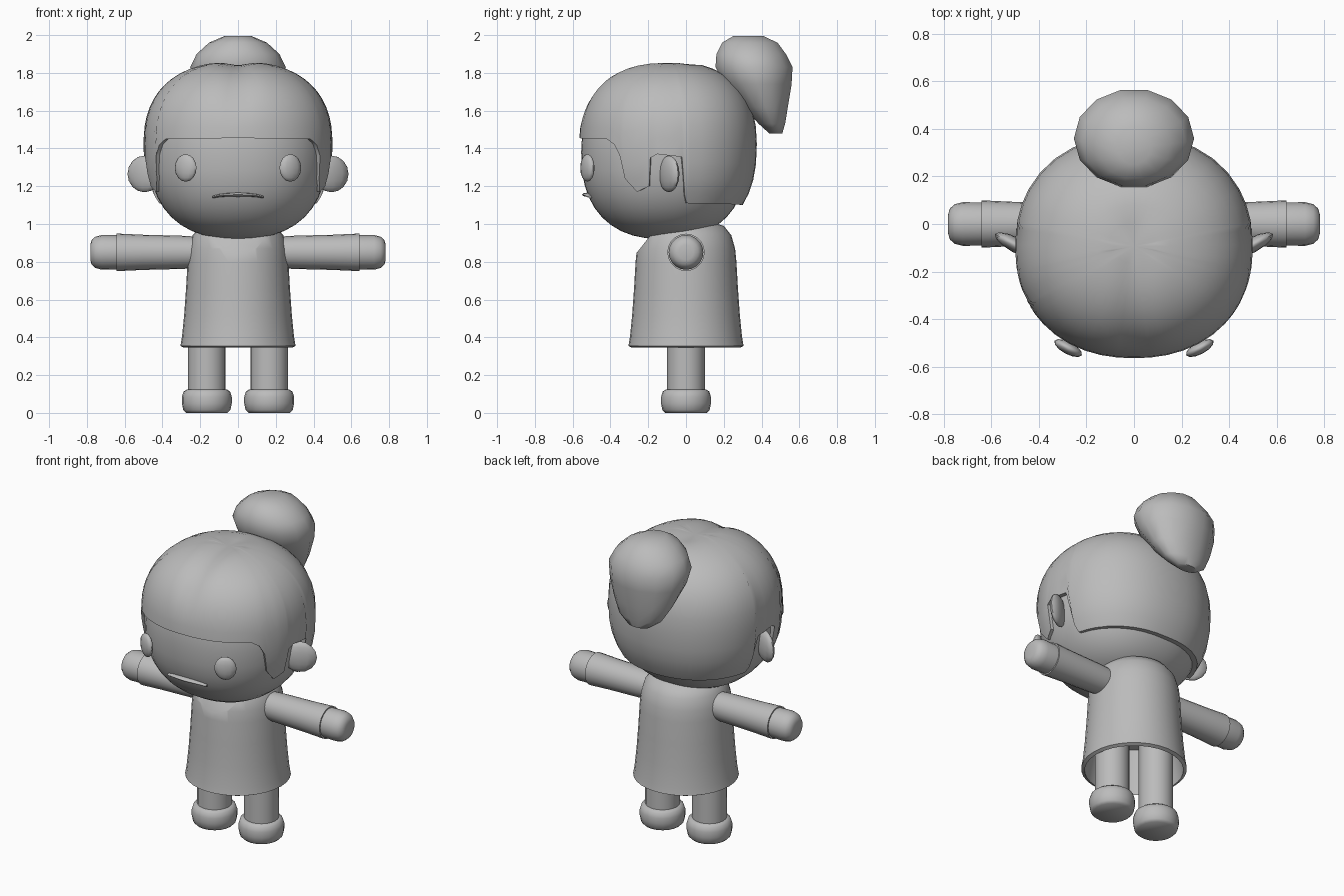
import bpy, bmesh, math
from mathutils import Matrix, Vector

if "Cube" in bpy.data.objects:
    bpy.data.objects.remove(bpy.data.objects["Cube"])

grey = bpy.data.materials.new("plain grey")
grey.diffuse_color = (0.5, 0.5, 0.5, 1)
grey.use_nodes = True
grey.node_tree.nodes["Principled BSDF"].inputs["Base Color"].default_value = grey.diffuse_color


def finish(name, bm, angle=40):
    bmesh.ops.remove_doubles(bm, verts=bm.verts, dist=1e-5)
    bmesh.ops.recalc_face_normals(bm, faces=bm.faces)
    me = bpy.data.meshes.new(name)
    bm.to_mesh(me)
    bm.free()
    me.shade_smooth()
    me.set_sharp_from_angle(angle=math.radians(angle))
    me.materials.append(grey)
    ob = bpy.data.objects.new(name, me)
    bpy.context.collection.objects.link(ob)
    return ob


def loft(rings, caps=True):
    """Bridge a list of closed rings of points."""
    bm = bmesh.new()
    vs = [[bm.verts.new(p) for p in r] for r in rings]
    n = len(vs[0])
    for a, b in zip(vs, vs[1:]):
        for i in range(n):
            j = (i + 1) % n
            bm.faces.new((a[i], a[j], b[j], b[i]))
    if caps:
        bm.faces.new(vs[0])
        bm.faces.new(vs[-1])
    return bm


def lathe(profile, n=24, centre=(0, 0, 0), side=0):
    """Revolve (radius, position) pairs around z, or around x when side is set."""
    rings = []
    for r, h in profile:
        ring = []
        for i in range(n):
            a = 2 * math.pi * i / n
            c, s = r * math.cos(a), r * math.sin(a)
            p = Vector((side * h, c, s)) if side else Vector((c, s, h))
            ring.append(p + Vector(centre))
        rings.append(ring)
    return loft(rings)


def blob(name, loc, radii, turn, u=12, v=8):
    bm = bmesh.new()
    bmesh.ops.create_uvsphere(bm, u_segments=u, v_segments=v, radius=1)
    m = Matrix.Translation(loc) @ Matrix.Rotation(turn, 4, 'Z') @ Matrix.Diagonal((*radii, 1))
    bmesh.ops.transform(bm, matrix=m, verts=bm.verts)
    return finish(name, bm, 60)


def dome_point(theta, phi, c, r, up, down, n=2.4, m=2.2):
    """Point on a rounded box-like ball; theta runs from the front round the side."""
    s, k = math.sin(theta), math.cos(theta)
    flat = (abs(s) ** m + abs(k) ** m) ** (-1 / m)
    h = max(0, math.cos(phi)) ** (2 / n)
    z = abs(math.sin(phi)) ** (2 / n)
    z = up * z if phi > 0 else -down * z
    return Vector((r[0] * s * flat * h, c[0] - r[1] * k * flat * h, c[1] + z))


# head
rings = []
for i in range(21):
    phi = math.radians(-90 + 9 * i)
    rings.append([dome_point(2 * math.pi * j / 40, phi, (-0.115, 1.38), (0.47, 0.44), 0.40, 0.46)
                  for j in range(40)])
finish("head", loft(rings, caps=False), 60)

# hair shell: lower edge height against degrees round from the front
edge = [(0, 1.455), (48, 1.45), (54, 1.42), (58, 1.36), (60.5, 1.24), (68, 1.17), (77, 1.2),
        (78.5, 1.35), (83, 1.37), (99, 1.355), (102, 1.15), (104, 1.11), (180, 1.10)]


def hair_edge(d):
    for (a, za), (b, zb) in zip(edge, edge[1:]):
        if d <= b:
            return za + (zb - za) * (d - a) / (b - a)
    return edge[-1][1]


half = sorted({8 * i for i in range(6)} | {e[0] for e in edge} | {72, 91, 112, 120, 130, 140, 150, 160, 170})
degs = half + [360 - d for d in reversed(half) if 0 < d < 180]
columns = []
for d in degs:
    t = math.radians(d)
    low = hair_edge(min(d, 360 - d))
    f = (low - 1.42) / (0.44 if low > 1.42 else 0.5)
    phi0 = math.copysign(math.asin(abs(f) ** 1.2), f)
    col = []
    for i in range(15):
        phi = phi0 + (math.pi / 2 - phi0) * i / 14
        p = dome_point(t, phi, (-0.095, 1.42), (0.5, 0.47), 0.44, 0.5)
        # parting along the top of the fringe
        if p.z > 1.5 and p.y < 0.05:
            g = math.exp(-(p.x / 0.07) ** 2) * min(1, (p.z - 1.5) / 0.2)
            p.z -= 0.02 * g
            p.y += 0.02 * g * max(0, -p.y)
        col.append(p)
    p = col[0]
    col.insert(0, Vector((p.x * 0.9, -0.1 + (p.y + 0.1) * 0.9, p.z + 0.005)))
    columns.append(col)
finish("hair", loft([list(r) for r in zip(*columns)], caps=False), 45)

# hair bun: height, front y, back y, half width
bun = [(1.48, 0.44, 0.51, 0.07), (1.53, 0.385, 0.525, 0.14), (1.62, 0.30, 0.54, 0.19),
       (1.74, 0.20, 0.56, 0.235), (1.83, 0.155, 0.565, 0.248), (1.90, 0.16, 0.53, 0.215),
       (1.96, 0.19, 0.485, 0.15), (1.995, 0.25, 0.41, 0.07)]
rings = []
for z, y0, y1, w in bun:
    ring = []
    for i in range(14):
        a = 2 * math.pi * (i + 0.5) / 14
        ring.append(Vector((w * math.sin(a) * 1.02, (y0 + y1) / 2 - (y1 - y0) / 2 * math.cos(a) * 1.02, z)))
    rings.append(ring)
finish("hair_bun", loft(rings), 60)

# dress, hollow below, with a flat sloping neckline
bm = lathe([(0.02, 0.65), (0.24, 0.62), (0.285, 0.37), (0.285, 0.345), (0.305, 0.355), (0.297, 0.40),
            (0.285, 0.52), (0.275, 0.66), (0.267, 0.80), (0.26, 0.87), (0.24, 0.94), (0.2, 0.99),
            (0.1, 1.02)], 32)
cut = bmesh.ops.bisect_plane(bm, geom=bm.verts[:] + bm.edges[:] + bm.faces[:], dist=1e-5,
                             plane_co=(0, -0.245, 0.868), plane_no=(0, -0.78, 0.62), clear_outer=True)
bmesh.ops.holes_fill(bm, edges=[e for e in cut['geom_cut'] if isinstance(e, bmesh.types.BMEdge)])
finish("dress", bm, 35)

# mouth: thin bar with drooping ends
rings = []
for i in range(9):
    x = -0.135 + 0.27 * i / 8
    k = abs(x) / 0.135
    y, z, h = -0.525 + 0.03 * k * k, 1.155 - 0.012 * k ** 3, 0.011 - 0.004 * k
    rings.append([Vector((x, y + 0.025 * math.cos(a), z + h * math.sin(a)))
                  for a in [math.pi / 4 * j for j in range(8)]])
finish("mouth", loft(rings), 50)

# mirrored parts
for side, tag in ((1, "right"), (-1, "left")):
    blob("eye_" + tag, (side * 0.277, -0.522, 1.297), (0.065, 0.026, 0.073), side * math.radians(28))
    blob("ear_" + tag, (side * 0.495, -0.09, 1.265), (0.102, 0.032, 0.097), side * math.radians(28))
    finish("sleeve_" + tag, lathe([(0.082, 0.2), (0.088, 0.3), (0.093, 0.5), (0.099, 0.63), (0.099, 0.642),
                                   (0.085, 0.642)], 20, (0, 0, 0.85), side))
    finish("hand_" + tag, lathe([(0.09, 0.6), (0.092, 0.72), (0.083, 0.755), (0.065, 0.775),
                                 (0.04, 0.782)], 20, (0, 0, 0.85), side), 50)
    finish("leg_" + tag, lathe([(0.1, 0.1), (0.1, 0.64)], 20, (side * 0.165, 0, 0)))
    finish("shoe_" + tag, lathe([(0.11, 0), (0.125, 0.015), (0.132, 0.05), (0.132, 0.085), (0.123, 0.113),
                                 (0.105, 0.125)], 20, (side * 0.165, 0, 0), 0), 50)
